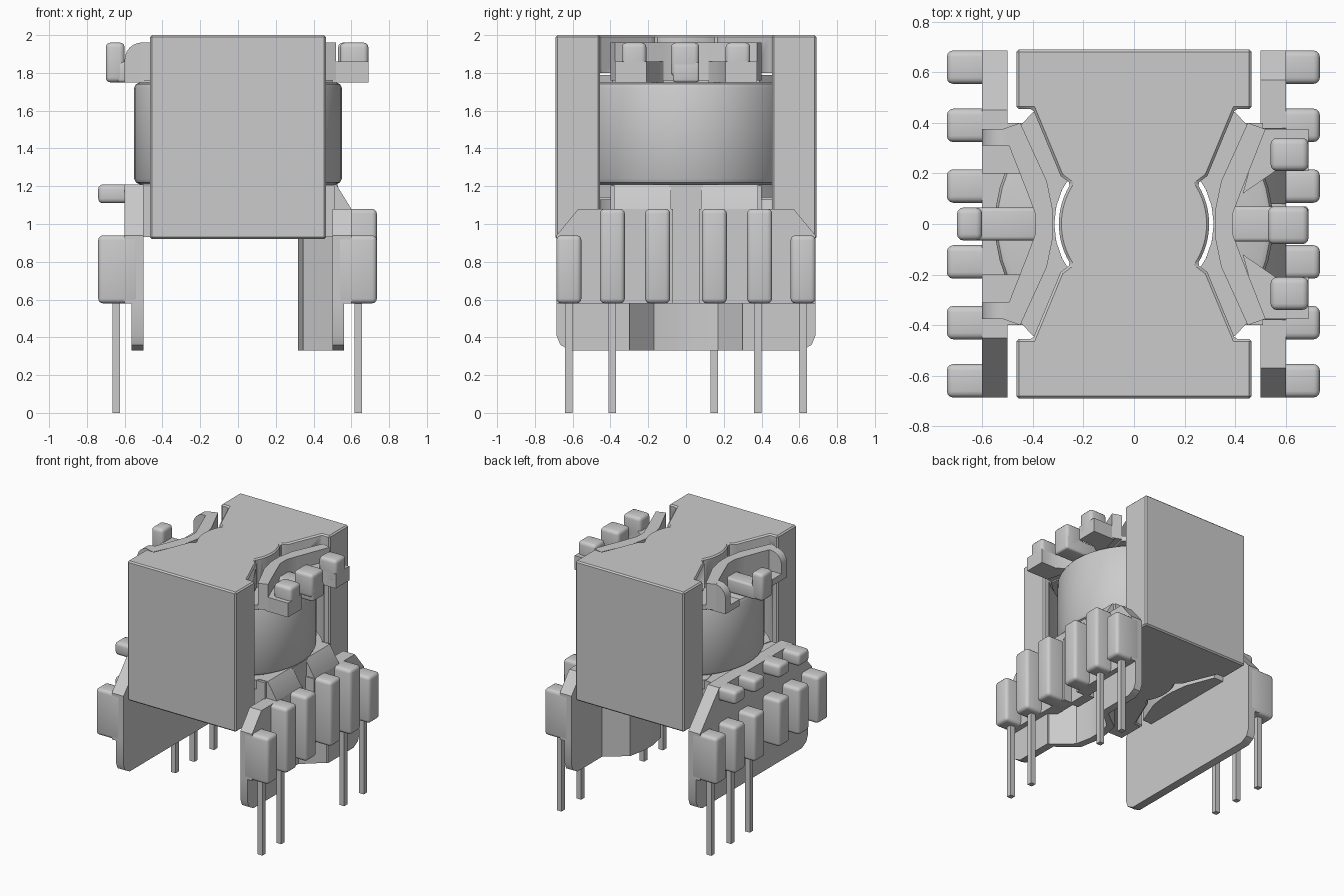
import bpy, bmesh
from math import sin, cos, pi, radians

if "Cube" in bpy.data.objects:
    bpy.data.objects.remove(bpy.data.objects["Cube"])


def finish(name, bm, bevel=0.0, segments=3):
    bmesh.ops.recalc_face_normals(bm, faces=bm.faces)
    if bevel:
        edges = [e for e in bm.edges if e.calc_face_angle(0) > 0.7]
        bmesh.ops.bevel(bm, geom=edges, offset=bevel, segments=segments,
                        profile=0.5, affect='EDGES', clamp_overlap=True)
    mesh = bpy.data.meshes.new(name)
    bm.to_mesh(mesh)
    bm.free()
    obj = bpy.data.objects.new(name, mesh)
    bpy.context.collection.objects.link(obj)
    bpy.ops.object.select_all(action='DESELECT')
    obj.select_set(True)
    bpy.context.view_layer.objects.active = obj
    bpy.ops.object.shade_smooth_by_angle(angle=radians(35))
    return obj


def prism(name, pts, axis, lo, hi, bevel=0.0, segments=3):
    """Extrude a 2D outline along an axis: x takes (y, z), y takes (x, z), z takes (x, y)."""
    place = {'x': lambda a, b, h: (h, a, b),
             'y': lambda a, b, h: (a, h, b),
             'z': lambda a, b, h: (a, b, h)}[axis]
    bm = bmesh.new()
    ends = [[bm.verts.new(place(a, b, h)) for a, b in pts] for h in (lo, hi)]
    n = len(pts)
    bm.faces.new(ends[0])
    bm.faces.new(ends[1])
    for i in range(n):
        j = (i + 1) % n
        bm.faces.new((ends[0][i], ends[0][j], ends[1][j], ends[1][i]))
    return finish(name, bm, bevel, segments)


def box(name, x0, x1, y0, y1, z0, z1, bevel=0.0):
    return prism(name, [(x0, y0), (x1, y0), (x1, y1), (x0, y1)], 'z', z0, z1, bevel)


def revolve(name, profile, steps=48):
    """Spin a closed (radius, z) profile around the z axis."""
    bm = bmesh.new()
    rings = [[bm.verts.new((r * cos(2 * pi * i / steps), r * sin(2 * pi * i / steps), z))
              for r, z in profile] for i in range(steps)]
    n = len(profile)
    for i in range(steps):
        a, b = rings[i], rings[(i + 1) % steps]
        for k in range(n):
            m = (k + 1) % n
            bm.faces.new((a[k], b[k], b[m], a[m]))
    return finish(name, bm)


def arc(r, a0, a1, n):
    return [(r * cos(radians(a0 + (a1 - a0) * i / n)),
             r * sin(radians(a0 + (a1 - a0) * i / n))) for i in range(n + 1)]


def sided(pts, s, t=1):
    return [(s * a, t * b) for a, b in pts]


def mirror_y(half):
    """Outline listed from +y to the middle, continued on the -y side."""
    return half + [(a, -b) for a, b in reversed(half)]


# ferrite core: waisted block hollowed by a ring, leaving plates, legs and post
side = mirror_y([(0.465, 0.69), (0.465, 0.455), (0.40, 0.455), (0.29, 0.19), (0.25, 0.16)]
                + arc(0.297, 26, 4, 4))
core = prism('ferrite_core', side + [(-x, y) for x, y in reversed(side)],
             'z', 0.92, 2.0, 0.01, 1)
cutter = revolve('core_cutter', [(0.29, 1.13), (0.62, 1.13), (0.62, 1.80), (0.29, 1.80)])
cutter.hide_render = True
cutter.hide_viewport = True
cut = core.modifiers.new('winding_space', 'BOOLEAN')
cut.operation = 'DIFFERENCE'
cut.solver = 'EXACT'
cut.object = cutter

# winding with rounded rims
revolve('winding', [(0.315, 1.21), (0.52, 1.21), (0.54, 1.22), (0.55, 1.24),
                    (0.55, 1.72), (0.54, 1.74), (0.52, 1.75), (0.315, 1.75)])

# bobbin flanges, in two halves around the core post
flange = arc(0.595, 89, 48, 6) + [(0.45, 0.39), (0.39, 0.15)]
flange = mirror_y(flange) + arc(0.315, -89, 89, 14)
v_inner = mirror_y([(0.45, 0.40), (0.345, 0.17), (0.32, 0.05)])
v_wall = v_inner + list(reversed(mirror_y([(0.52, 0.375), (0.42, 0.12), (0.39, 0.04)])))
filler = mirror_y([(0.51, 0.40), (0.42, 0.40), (0.335, 0.18), (0.318, 0.05)])
for s, tag in ((1, 'right'), (-1, 'left')):
    prism(f'top_flange_{tag}', sided(flange, s), 'z', 1.75, 1.79)
    prism(f'bottom_flange_{tag}', sided(flange, s), 'z', 1.14, 1.21)
    prism(f'top_guide_wall_{tag}', sided(v_wall, s), 'z', 1.76, 1.96)
    prism(f'rail_bridge_{tag}', sided(filler, s), 'z', 0.93, 1.205)

# upper right wire guides
box('top_finger_right', 0.38, 0.69, -0.07, 0.07, 1.75, 1.86, 0.015)
box('top_finger_tip_right', 0.53, 0.69, -0.08, 0.07, 1.78, 1.96, 0.025)
for t in (1, -1):
    wing = [(0.50, 0.375), (0.69, 0.375), (0.69, 0.21), (0.56, 0.21), (0.43, 0.12)]
    prism('top_wing_right', sided(wing, 1, t), 'z', 1.75, 1.86)
    lo, hi = sorted((0.21 * t, 0.34 * t))
    box('top_wing_tip_right', 0.54, 0.69, lo, hi, 1.78, 1.96, 0.025)

# upper left wire guides with rounded arms
box('top_finger_left', -0.64, -0.38, -0.065, 0.065, 1.75, 1.86, 0.015)
box('top_finger_tip_left', -0.70, -0.60, -0.065, 0.065, 1.75, 1.96, 0.025)
arm = [(-0.46, 1.75), (-0.46, 1.96)] + [(x - 0.51, z + 1.87) for x, z in arc(0.09, 90, 180, 6)]
arm += [(-0.60, 1.75)]
for t in (1, -1):
    prism('top_arm_left', arm, 'y', *sorted((0.31 * t, 0.375 * t)))
    floor = [(-0.45, 0.37), (-0.60, 0.37), (-0.60, 0.20), (-0.41, 0.20)]
    prism('top_arm_floor_left', sided(floor, 1, t), 'z', 1.75, 1.80)

# left rail: lower skirt with rounded corners and taller slotted body
skirt = mirror_y([(0.33, 0.61), (0.41, 0.685), (0.60, 0.685)])
skirt = [(0.685, 0.60), (0.685, 0.41), (0.665, 0.36), (0.61, 0.33)]
prism('left_skirt', skirt + [(-y, z) for y, z in reversed(skirt)], 'x', -0.565, -0.50)
body = [(0.685, 0.58), (0.685, 0.94), (0.45, 1.21)]
prism('left_rail', body + [(-y, z) for y, z in reversed(body)], 'x', -0.60, -0.50)

# right rail: split skirt, inward bay, two body halves, slanted shoulders
bay = mirror_y([(0.50, 0.31), (0.345, 0.19), (0.318, 0.05)])
bay += list(reversed(mirror_y([(0.56, 0.31), (0.40, 0.17), (0.375, 0.04)])))
prism('right_bay_wall', bay, 'z', 0.33, 0.95)
shoulder = [(0.43, 1.07), (0.43, 1.21), (0.52, 1.21), (0.60, 1.08), (0.60, 1.07)]
for t in (1, -1):
    prism('right_skirt', sided(skirt + [(0.30, 0.33), (0.30, 0.60)], t), 'x', 0.50, 0.56)
    half = [(0.07, 0.58), (0.685, 0.58), (0.685, 0.94), (0.57, 1.08), (0.07, 1.08)]
    prism('right_rail', sided(half, t), 'x', 0.50, 0.60)
    prism('right_shoulder', shoulder, 'y', *sorted((0.08 * t, 0.38 * t)))
box('right_rail_centre', 0.45, 0.53, -0.09, 0.09, 0.58, 1.21)

# pin holders and wire hooks
for t in (1, -1):
    for y, top in ((0.15, 1.08), (0.39, 1.08), (0.62, 0.94)):
        y *= t
        box('right_pin_block', 0.52, 0.735, y - 0.066, y + 0.066, 0.58, top, 0.025)
        box('left_pin_block', -0.74, -0.52, y - 0.066, y + 0.066, 0.58, 0.94, 0.025)
        if top > 1:
            box('left_hook', -0.74, -0.52, y - 0.066, y + 0.066, 1.11, 1.21, 0.025)

# pins
for x, rows in ((0.637, (-0.62, -0.39, 0.38, 0.62)), (-0.645, (0.15, 0.38, 0.62))):
    for y in rows:
        box('pin', x - 0.02, x + 0.02, y - 0.02, y + 0.02, 0.0, 0.60)
